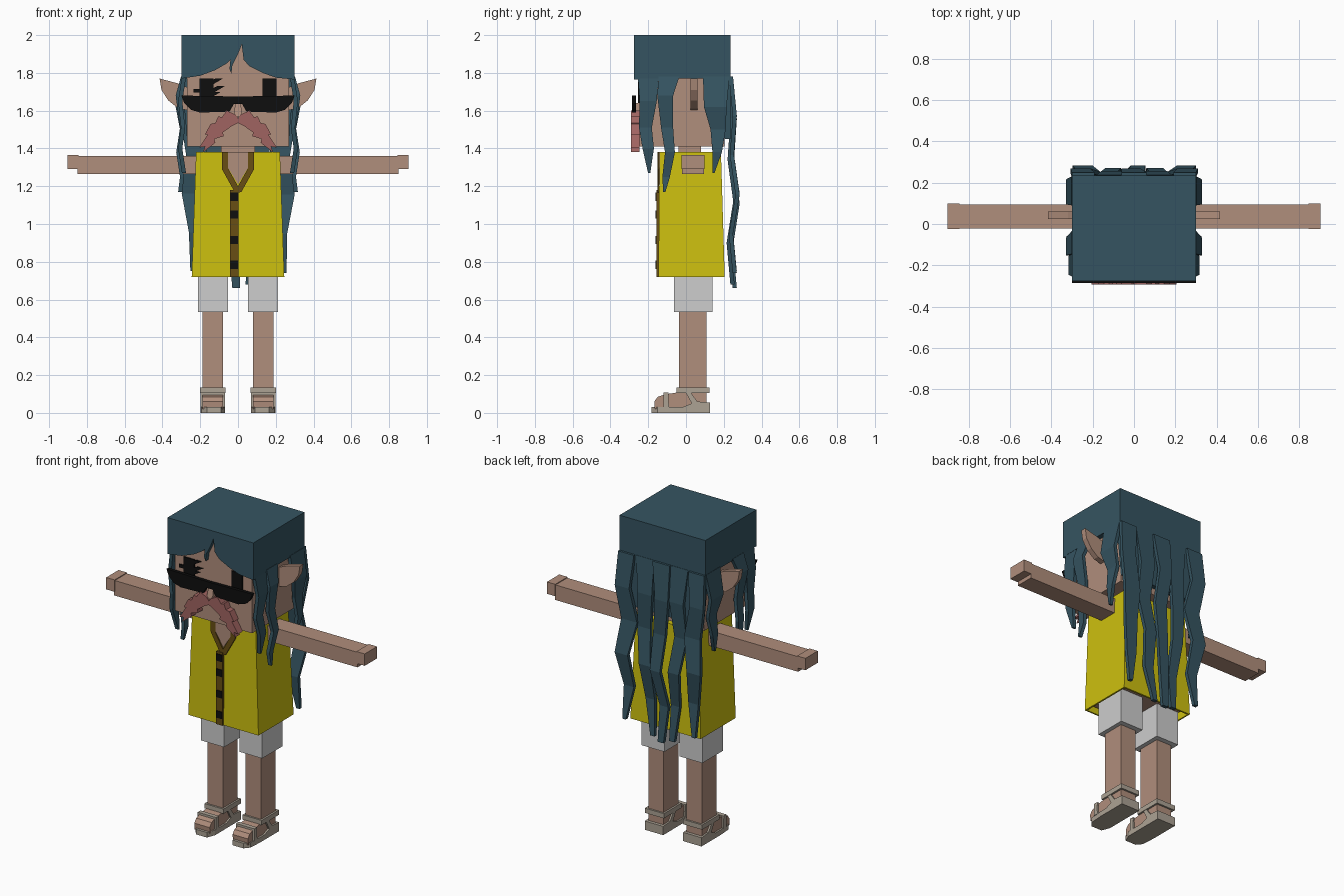
import bpy, bmesh
from mathutils import Vector

cube = bpy.data.objects.get("Cube")
if cube:
    bpy.data.objects.remove(cube, do_unlink=True)


def material(name, rgb):
    m = bpy.data.materials.new(name)
    lin = [((c / 255 + 0.055) / 1.055) ** 2.4 for c in rgb] + [1]
    m.use_nodes = True
    m.diffuse_color = lin
    m.node_tree.nodes["Principled BSDF"].inputs["Base Color"].default_value = lin
    return m


HAIR = material("blue_hair", (53, 84, 97))
SKIN = material("skin", (176, 142, 124))
YELLOW = material("yellow_cloth", (205, 192, 15))
TRIM = material("brown_trim", (104, 78, 20))
BLACK = material("black", (14, 14, 14))
WHITE = material("light_grey_cloth", (205, 205, 205))
SANDAL = material("sandal_grey", (172, 162, 148))
PINK = material("pink_moustache", (160, 100, 97))


def finish(name, bm, mat, mirror=False):
    bmesh.ops.recalc_face_normals(bm, faces=bm.faces)
    me = bpy.data.meshes.new(name)
    bm.to_mesh(me)
    bm.free()
    me.materials.append(mat)
    ob = bpy.data.objects.new(name, me)
    bpy.context.collection.objects.link(ob)
    if mirror:
        ob.modifiers.new("Mirror", "MIRROR").use_mirror_merge = False
    return ob


def loft(name, rings, mat, mirror=False, caps=(True, True)):
    """Join equal-sized rings of points into a tube."""
    bm = bmesh.new()
    loops = [[bm.verts.new(p) for p in ring] for ring in rings]
    n = len(loops[0])
    for a, b in zip(loops, loops[1:]):
        for i in range(n):
            j = (i + 1) % n
            bm.faces.new((a[i], a[j], b[j], b[i]))
    for loop, wanted in zip((loops[0], loops[-1]), caps):
        if wanted:
            bm.faces.new(loop)
    return finish(name, bm, mat, mirror)


def rect(x, y, z):
    return [(x[0], y[0], z), (x[1], y[0], z), (x[1], y[1], z), (x[0], y[1], z)]


def block(name, x, y, z, mat, mirror=False, top=None, **kw):
    tx, ty = top or (x, y)
    return loft(name, [rect(x, y, z[0]), rect(tx, ty, z[1])], mat, mirror, **kw)


def plate(name, outline, depth, mat, mirror=False, side=False):
    """Extrude an outline: x-z along y, or y-z along x when side is set."""
    rings = [[(d, u, v) if side else (u, d, v) for u, v in outline] for d in depth]
    return loft(name, rings, mat, mirror)


def strand(name, path, thick, mat, mirror=False, side=False):
    """Flat lock of hair; path holds (across, height, half width, outward)."""
    rings = []
    for u, z, w, out in path:
        ring = [(u - w, out), (u + w, out), (u + w, out + thick), (u - w, out + thick)]
        rings.append([(b, a, z) if side else (a, b, z) for a, b in ring])
    return loft(name, rings, mat, mirror)


# Head, neck, nose and ears
block("head", (-.27, .27), (-.245, .205), (1.41, 1.97), SKIN)
block("neck", (-.09, .09), (-.04, .08), (1.3, 1.42), SKIN)
block("nose", (-.022, .022), (-.285, -.24), (1.57, 1.64), SKIN, top=((-.015, .015), (-.27, -.24)))
plate("ear", [(.26, 1.72), (.32, 1.745), (.415, 1.77), (.405, 1.71), (.37, 1.655), (.32, 1.615), (.26, 1.6)],
      (.025, .06), SKIN, mirror=True)

# Hair cap and fringe
block("hair_cap", (-.3, .3), (-.244, .235), (1.77, 2), HAIR)
fringe = [(-.3, 2), (-.3, 1.77), (-.2, 1.785), (-.12, 1.815), (-.06, 1.85), (-.04, 1.87), (-.045, 1.82),
          (-.035, 1.795), (-.03, 1.84), (0, 1.9), (.02, 1.95), (.03, 1.87), (.06, 1.835), (.13, 1.8),
          (.2, 1.775), (.3, 1.765), (.3, 2)]
plate("fringe", fringe, (-.275, -.244), HAIR)

# Side locks
strand("front_side_lock", [(-.2, 1.78, .055, .275), (-.2, 1.65, .045, .295), (-.215, 1.51, .034, .28),
                           (-.2, 1.4, .03, .295), (-.195, 1.27, .006, .275)], .022, HAIR, True, True)
strand("middle_side_lock", [(-.09, 1.78, .055, .28), (-.11, 1.68, .042, .308), (-.1, 1.51, .032, .285),
                            (-.085, 1.38, .026, .305), (-.105, 1.25, .02, .285), (-.115, 1.17, .006, .295)],
       .022, HAIR, True, True)
strand("rear_side_lock", [(.16, 1.78, .07, .28), (.155, 1.62, .06, .308), (.17, 1.5, .04, .285),
                          (.165, 1.38, .025, .3), (.145, 1.27, .006, .285)], .022, HAIR, True, True)

# Back sheet splitting into long locks
block("back_hair", (-.27, .27), (.205, .235), (1.45, 1.8), HAIR, top=((-.3, .3), (.2, .235)))
back_locks = [
    [(.245, .055), (.26, .05), (.22, .055), (.255, .045), (.225, .035), (.245, .012)],
    [(.12, .062), (.11, .05), (.125, .045), (.1, .04), (.085, .032), (.055, .015)],
    [(0, .06), (-.015, .045), (.01, .042), (.02, .035), (-.02, .03), (-.01, .02)],
    [(-.12, .06), (-.11, .048), (-.13, .042), (-.1, .038), (-.09, .03), (-.08, .018)],
    [(-.245, .055), (-.26, .048), (-.22, .055), (-.25, .048), (-.225, .035), (-.24, .012)],
]
ends = [.74, .68, .66, .68, .75]
outward = [.215, .235, .22, .25, .215, .235]
for n, (lock, end) in enumerate(zip(back_locks, ends), 1):
    top = 1.78
    path = [(u, top + (end - top) * i / 5, w, outward[i] + .012 * (n % 2))
            for i, (u, w) in enumerate(lock)]
    strand(f"back_lock_{n}", path, .022, HAIR)

# Eyes, scar, sunglasses and moustache
block("eye", (.13, .205), (-.253, -.245), (1.64, 1.77), BLACK, mirror=True)
for n, (x, z) in enumerate([(-.14, 1.75), (-.13, 1.71), (-.15, 1.68)]):
    plate(f"scar_stroke_{n}", [(x, z - .015), (x + .06, z + .02), (x + .02, z + .02), (x - .01, z + .005)],
          (-.253, -.245), BLACK)
block("eye_corner_mark", (-.235, -.2), (-.253, -.245), (1.695, 1.715), BLACK)
plate("sunglasses_lens", [(0, 1.675), (0, 1.635), (.022, 1.635), (.045, 1.595), (.2, 1.59), (.25, 1.605),
                          (.285, 1.64), (.3, 1.68)], (-.285, -.265), BLACK, mirror=True)
plate("moustache", [(0, 1.56), (.015, 1.58), (.06, 1.6), (.085, 1.565), (.105, 1.57), (.12, 1.535), (.145, 1.53),
                    (.175, 1.475), (.16, 1.475), (.205, 1.405), (.175, 1.41), (.185, 1.38), (.12, 1.43),
                    (.125, 1.45), (.075, 1.465), (.08, 1.485), (.03, 1.52), (0, 1.535)],
      (-.292, -.245), PINK, mirror=True)

# Torso and open-bottomed vest
block("torso", (-.215, .215), (-.12, .17), (.75, 1.375), SKIN, top=((-.19, .19), (-.12, .155)))
vest = block("vest", (-.245, .245), (-.146, .205), (.72, 1.38), YELLOW,
             top=((-.222, .222), (-.14, .185)), caps=(False, True))
shell = vest.modifiers.new("Thickness", "SOLIDIFY")
shell.thickness = .014

# Neckline, front band and buttons
plate("neck_opening", [(-.055, 1.381), (-.055, 1.3), (0, 1.21), (.055, 1.3), (.055, 1.381)], (-.147, -.138), SKIN)
plate("neck_trim", [(.053, 1.381), (.085, 1.381), (.085, 1.29), (.018, 1.17), (0, 1.165), (0, 1.2), (.053, 1.295)],
      (-.151, -.142), TRIM, mirror=True)
block("front_band", (-.043, .002), (-.156, -.14), (.72, 1.18), TRIM)
for n, z in enumerate((.785, .915, 1.05, 1.145), 1):
    block(f"button_{n}", (-.04, 0), (-.161, -.154), (z - .022, z + .022), BLACK)

# Arms with a stepped fingertip
block("arm", (.2, .85), (-.022, .095), (1.265, 1.36), SKIN, mirror=True)
block("fingers", (.845, .903), (-.025, .098), (1.29, 1.365), SKIN, mirror=True)

# Shorts and legs
block("shorts_leg", (.053, .213), (-.063, .14), (.535, .85), WHITE, mirror=True)
block("leg", (.08, .187), (-.037, .108), (.03, .6), SKIN, mirror=True)

# Feet: wedge with toe bump
plate("foot", [(.105, .02), (-.165, .02), (-.168, .06), (-.15, .085), (-.11, .098), (-.035, .11), (.105, .11)],
      (.08, .187), SKIN, mirror=True, side=True)

# Sandals: tapered sole, heel cup, ankle band, side and toe straps
sole = [(.09, -.182), (.165, -.182), (.192, -.15), (.198, -.06), (.198, .128), (.07, .128), (.07, -.13)]
loft("sandal_sole", [[(x, y, z) for x, y in sole] for z in (0, .032)], SANDAL, mirror=True)
for n, (x0, x1) in enumerate(((.07, .083), (.184, .198))):
    plate(f"sandal_side_strap_{n}", [(.128, .03), (.128, .055), (.06, .06), (.02, .115), (-.005, .115),
                                     (.03, .05), (-.02, .03)], (x0, x1), SANDAL, True, True)
    plate(f"sandal_front_side_{n}", [(-.09, .03), (-.12, .03), (-.12, .108), (-.095, .108)],
          (x0, x1), SANDAL, True, True)
block("sandal_heel", (.07, .198), (.105, .128), (.03, .055), SANDAL, mirror=True)
block("toe_strap", (.072, .196), (-.12, -.092), (.09, .108), SANDAL, mirror=True)
ankle = block("ankle_band", (.067, .2), (-.05, .125), (.105, .135), SANDAL, mirror=True, caps=(False, False))
band = ankle.modifiers.new("Thickness", "SOLIDIFY")
band.thickness = .016
